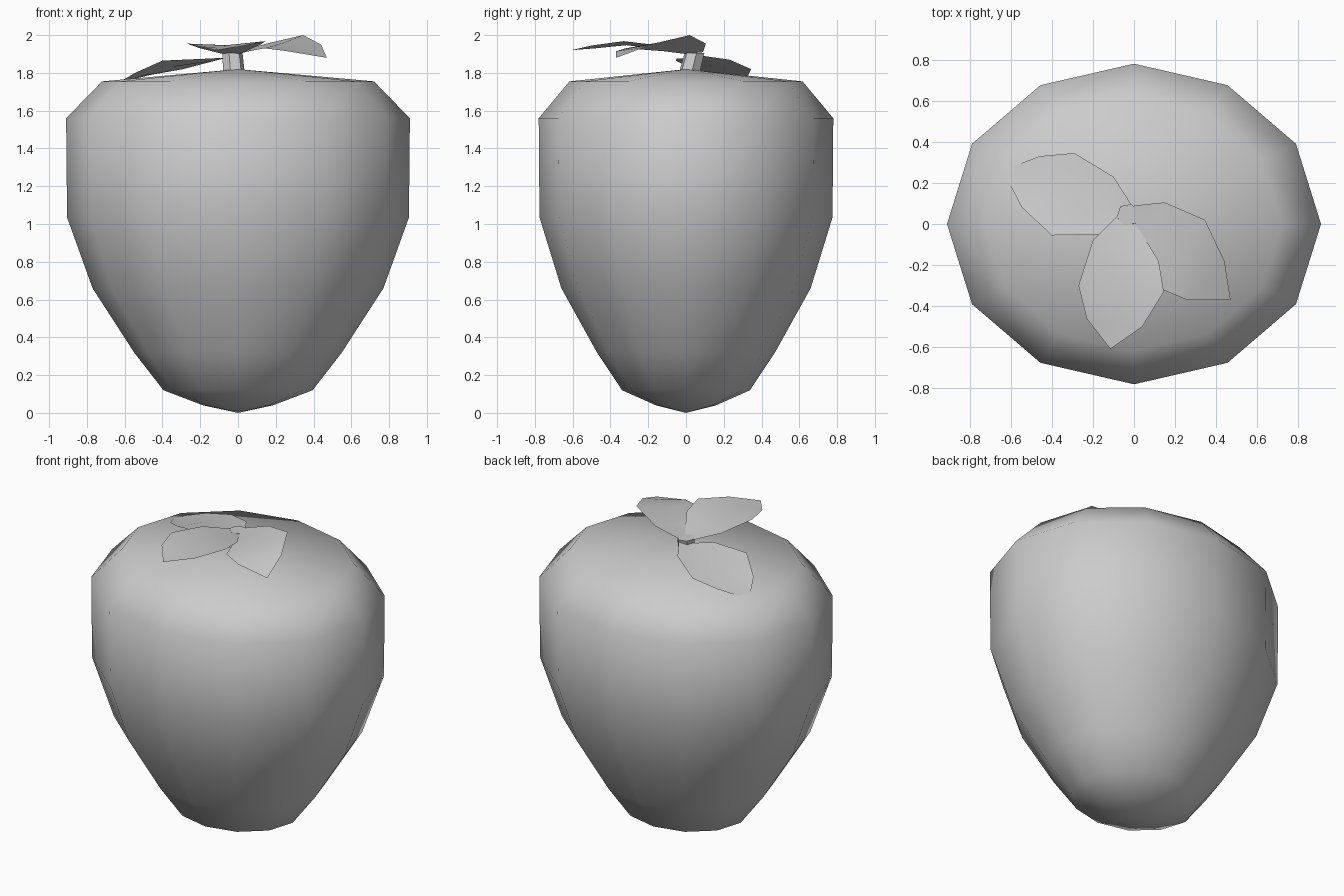
import bpy, bmesh
from math import cos, sin, pi

if "Cube" in bpy.data.objects:
    bpy.data.objects.remove(bpy.data.objects["Cube"])


def make_object(name, bm, smooth):
    bmesh.ops.recalc_face_normals(bm, faces=bm.faces)
    for f in bm.faces:
        f.smooth = smooth
    me = bpy.data.meshes.new(name)
    bm.to_mesh(me)
    bm.free()
    ob = bpy.data.objects.new(name, me)
    bpy.context.collection.objects.link(ob)
    return ob


def loft(bm, rings):
    for a, b in zip(rings, rings[1:]):
        n = len(a)
        for i in range(n):
            bm.faces.new((a[i], a[(i + 1) % n], b[(i + 1) % n], b[i]))


def ring(bm, cx, cy, z, rx, ry, n, start=0):
    return [bm.verts.new((cx + rx * cos(start + 2 * pi * i / n),
                          cy + ry * sin(start + 2 * pi * i / n), z)) for i in range(n)]


# Fruit body: twelve-sided, slightly narrower front to back
profile = [(0.185, 0.04), (0.395, 0.12), (0.55, 0.32), (0.77, 0.66),
           (0.905, 1.035), (0.91, 1.56), (0.72, 1.755)]
bm = bmesh.new()
rings = [ring(bm, 0, 0, z, r, r * 0.857, 12) for r, z in profile]
loft(bm, rings)
for end, z in ((rings[0], 0.0), (rings[-1], 1.82)):
    pole = bm.verts.new((0, 0, z))
    for i in range(12):
        bm.faces.new((end[i], end[(i + 1) % 12], pole))
make_object("fruit_body", bm, True)

# Leaning six-sided stem
bm = bmesh.new()
low = ring(bm, -0.02, 0.015, 1.79, 0.058, 0.058, 6, 0.2)
high = ring(bm, -0.03, 0.045, 1.905, 0.055, 0.055, 6, 0.2)
loft(bm, [low, high])
bm.faces.new(low)
bm.faces.new(high)
make_object("stem", bm, False)


# Leaves: left edge and right edge from root to tip, creased along the middle
def leaf(name, left, right, tip, fold):
    bm = bmesh.new()
    rows = []
    for k, (a, b) in enumerate(zip(left, right)):
        mid = [(p + q) / 2 for p, q in zip(a, b)]
        if k:
            mid[2] -= fold
        rows.append([bm.verts.new(p) for p in (a, mid, b)])
    for r, s in zip(rows, rows[1:]):
        for i in (0, 1):
            bm.faces.new((r[i], r[i + 1], s[i + 1], s[i]))
    t = bm.verts.new(tip)
    for i in (0, 1):
        bm.faces.new((rows[-1][i], rows[-1][i + 1], t))
    make_object(name, bm, True)


leaf("leaf_left",
     [(-0.01, 0.09, 1.89), (-0.10, 0.23, 1.87), (-0.29, 0.345, 1.82), (-0.46, 0.33, 1.79)],
     [(-0.08, 0.04, 1.88), (-0.17, -0.05, 1.875), (-0.40, -0.055, 1.865), (-0.545, 0.08, 1.80)],
     (-0.64, 0.26, 1.745), 0.01)
leaf("leaf_front",
     [(-0.08, 0.04, 1.90), (-0.20, -0.08, 1.93), (-0.27, -0.30, 1.955), (-0.23, -0.46, 1.945)],
     [(0.01, 0.0, 1.90), (0.12, -0.18, 1.95), (0.145, -0.33, 1.968), (0.04, -0.50, 1.945)],
     (-0.115, -0.608, 1.92), 0.015)
leaf("leaf_right",
     [(0.0, 0.09, 1.91), (0.15, 0.105, 1.955), (0.345, 0.02, 2.0), (0.44, -0.18, 1.95)],
     [(0.0, 0.0, 1.90), (0.06, -0.12, 1.915), (0.14, -0.32, 1.93), (0.26, -0.37, 1.915)],
     (0.47, -0.37, 1.88), 0.005)
